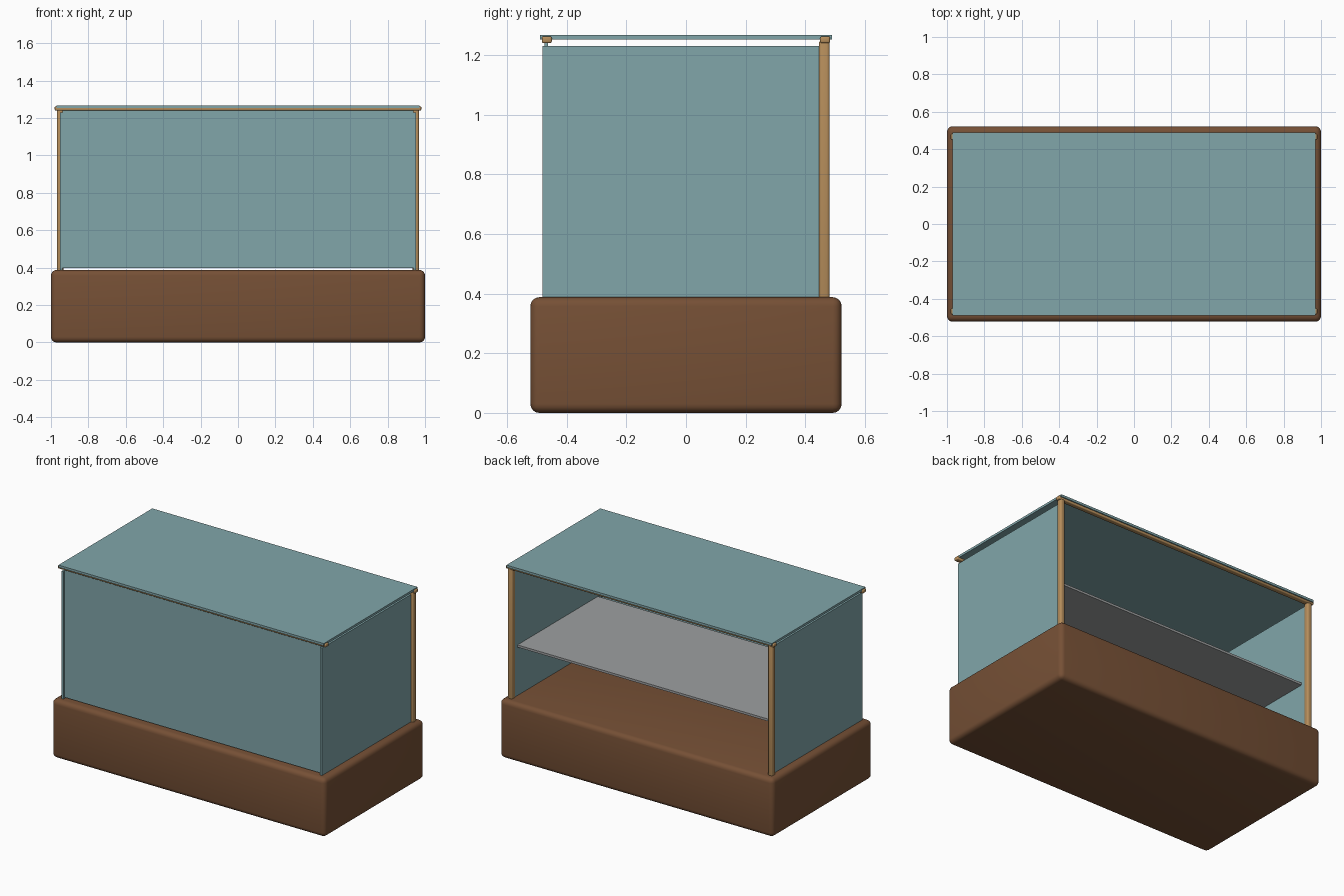
import bpy
import math

old = bpy.data.objects.get("Cube")
if old:
    bpy.data.objects.remove(old, do_unlink=True)


def material(name, rgb):
    mat = bpy.data.materials.new(name)
    mat.use_nodes = True
    colour = (*rgb, 1.0)
    mat.diffuse_color = colour
    mat.node_tree.nodes["Principled BSDF"].inputs["Base Color"].default_value = colour
    return mat


brown = material("dark brown wood", (0.18, 0.08, 0.036))
tan = material("tan brass", (0.47, 0.27, 0.105))
glass = material("blue green glass", (0.22, 0.38, 0.40))
grey = material("grey shelf", (0.34, 0.35, 0.355))


def box(name, x, y, z, mat, bevel=0.0, segments=3):
    """Box between (low, high) limits on each axis, with optional rounded edges."""
    limits = (x, y, z)
    bpy.ops.mesh.primitive_cube_add(size=1, location=[(a + b) / 2 for a, b in limits])
    obj = bpy.context.object
    obj.name = name
    obj.scale = [b - a for a, b in limits]
    bpy.ops.object.transform_apply(location=False, rotation=False, scale=True)
    obj.data.materials.append(mat)
    if bevel:
        mod = obj.modifiers.new("rounded edges", "BEVEL")
        mod.width = bevel
        mod.segments = segments
        bpy.ops.object.modifier_apply(modifier=mod.name)
        bpy.ops.object.shade_smooth_by_angle(angle=math.radians(40))
    return obj


def side_span(side, inner, outer):
    return tuple(sorted((side * inner, side * outer)))


# Solid wooden base
box("base", (-1, 1), (-0.522, 0.522), (0, 0.388), brown, 0.03, 4)

# Glass sides and rear posts, mirrored left and right
for side, label in ((1, "left"), (-1, "right")):
    box(label + "_glass", side_span(side, 0.938, 0.952), (-0.482, 0.465),
        (0.38, 1.23), glass)
    box(label + "_rear_post", side_span(side, 0.934, 0.968), (0.446, 0.482),
        (0.38, 1.25), tan, 0.01)

# Front pane, slightly clear of the base, and roof pane
box("front_glass", (-0.938, 0.938), (-0.474, -0.463), (0.397, 1.245), glass)
box("roof_glass", (-0.97, 0.97), (-0.49, 0.49), (1.253, 1.268), glass)

# Long rails under the roof, front and rear
for side, label in ((-1, "front"), (1, "rear")):
    box(label + "_rail", (-0.98, 0.98), side_span(side, 0.45, 0.483),
        (1.24, 1.263), tan, 0.006)

# Inner shelf
box("shelf", (-0.94, 0.94), (-0.42, 0.42), (0.707, 0.722), grey)
